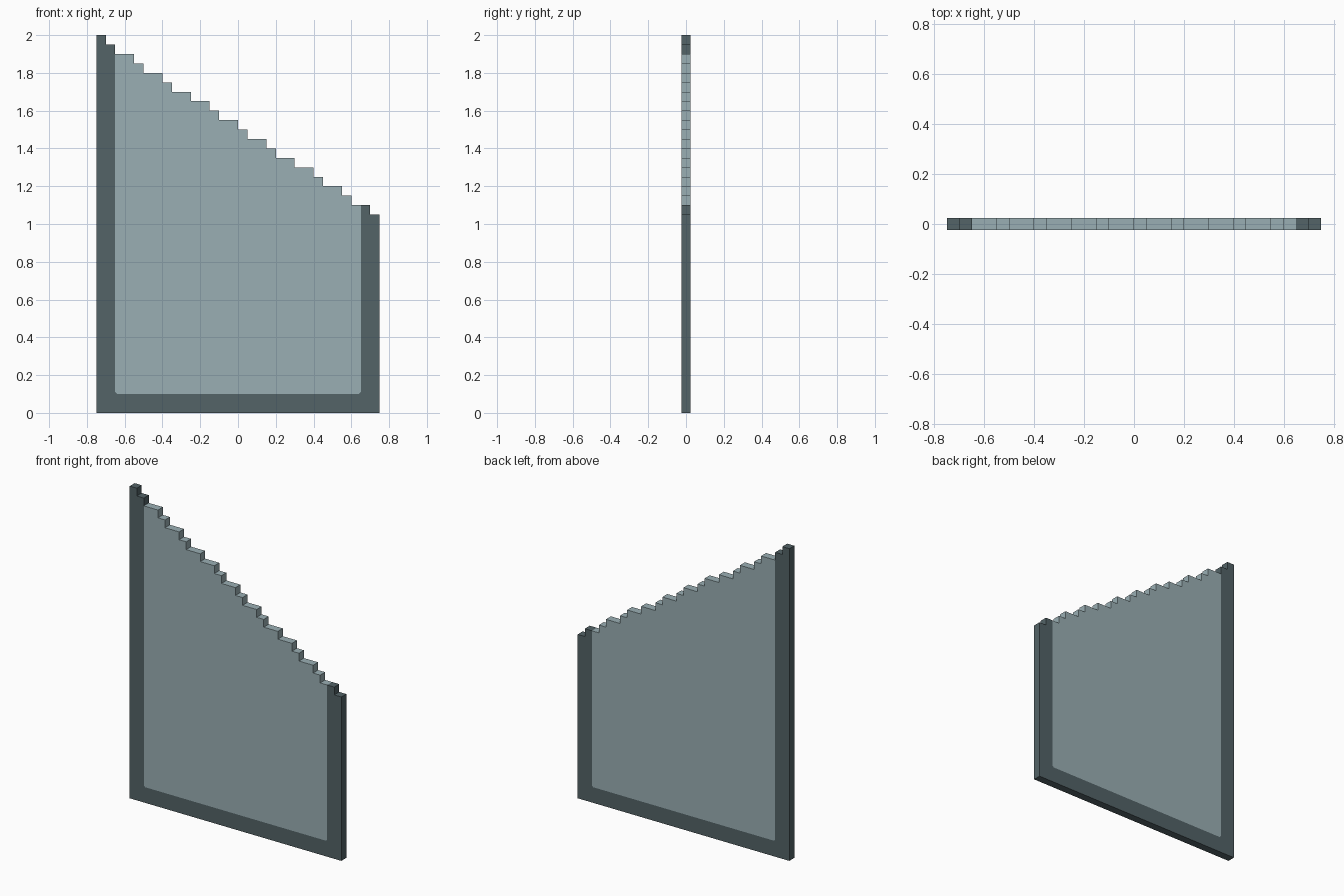
import bpy, bmesh

if "Cube" in bpy.data.objects:
    bpy.data.objects.remove(bpy.data.objects["Cube"])

STEP = 0.05          # stair unit along the sloping top
HALF = 0.025         # half thickness of the panel
WIDTHS = [1, 1, 2, 1, 2, 1, 2, 2, 1, 2, 1, 2, 1, 2, 2, 1, 2, 1, 2, 1]
INNER, SILL, CUT = 0.65, 0.10, 0.01   # pane edge, bottom rail height, corner cut


def material(name, srgb):
    lin = [((c / 255 + 0.055) / 1.055) ** 2.4 for c in srgb]
    m = bpy.data.materials.new(name)
    m.diffuse_color = (*lin, 1)
    m.use_nodes = True
    m.node_tree.nodes["Principled BSDF"].inputs["Base Color"].default_value = m.diffuse_color
    return m


def stairs(x_min, x_max):
    """Stepped top edge between two x positions, from left to right."""
    pts, col = [], 0
    for i, w in enumerate(WIDTHS):
        a, b = -0.75 + col * STEP, -0.75 + (col + w) * STEP
        col += w
        a, b = max(a, x_min), min(b, x_max)
        if b - a > 1e-4:
            z = 2 - i * STEP
            pts += [(a, z), (b, z)]
    return pts


def panel(name, profile, joint, mat):
    """Extrude an x-z profile (anticlockwise from the front) through y.
    Edges lying on the joint line get no wall, so flush parts meet cleanly."""
    bm = bmesh.new()
    front = [bm.verts.new((x, -HALF, z)) for x, z in profile]
    back = [bm.verts.new((x, HALF, z)) for x, z in profile]
    bm.faces.new(front)
    bm.faces.new(back[::-1])
    on_joint = {(round(x, 3), round(z, 3)) for x, z in joint}
    n = len(profile)
    for i in range(n):
        j = (i + 1) % n
        ends = {tuple(round(c, 3) for c in profile[k]) for k in (i, j)}
        if not ends <= on_joint:
            bm.faces.new((front[j], front[i], back[i], back[j]))
    bm.normal_update()
    bmesh.ops.triangulate(bm, faces=[f for f in bm.faces if len(f.verts) > 4])
    me = bpy.data.meshes.new(name)
    bm.to_mesh(me)
    bm.free()
    me.materials.append(mat)
    ob = bpy.data.objects.new(name, me)
    bpy.context.collection.objects.link(ob)
    return ob


frame_mat = material("dark slate", (83, 99, 103))
pane_mat = material("grey teal", (154, 175, 180))

# line where frame and pane meet, from upper left round to upper right
joint = [(-INNER, 1.9), (-INNER, SILL + CUT), (-INNER + CUT, SILL),
         (INNER - CUT, SILL), (INNER, SILL + CUT), (INNER, 1.1)]

# U-shaped frame
left_top = stairs(-0.75, -INNER)
right_top = stairs(INNER, 0.75)
frame = [(-0.75, 0), (0.75, 0)] + right_top[:0:-1] + joint[::-1] + left_top[::-1]
panel("frame", frame, joint, frame_mat)

# Pane with stepped top
pane = joint + stairs(-INNER, INNER)[-2:0:-1]
panel("pane", pane, joint, pane_mat)
